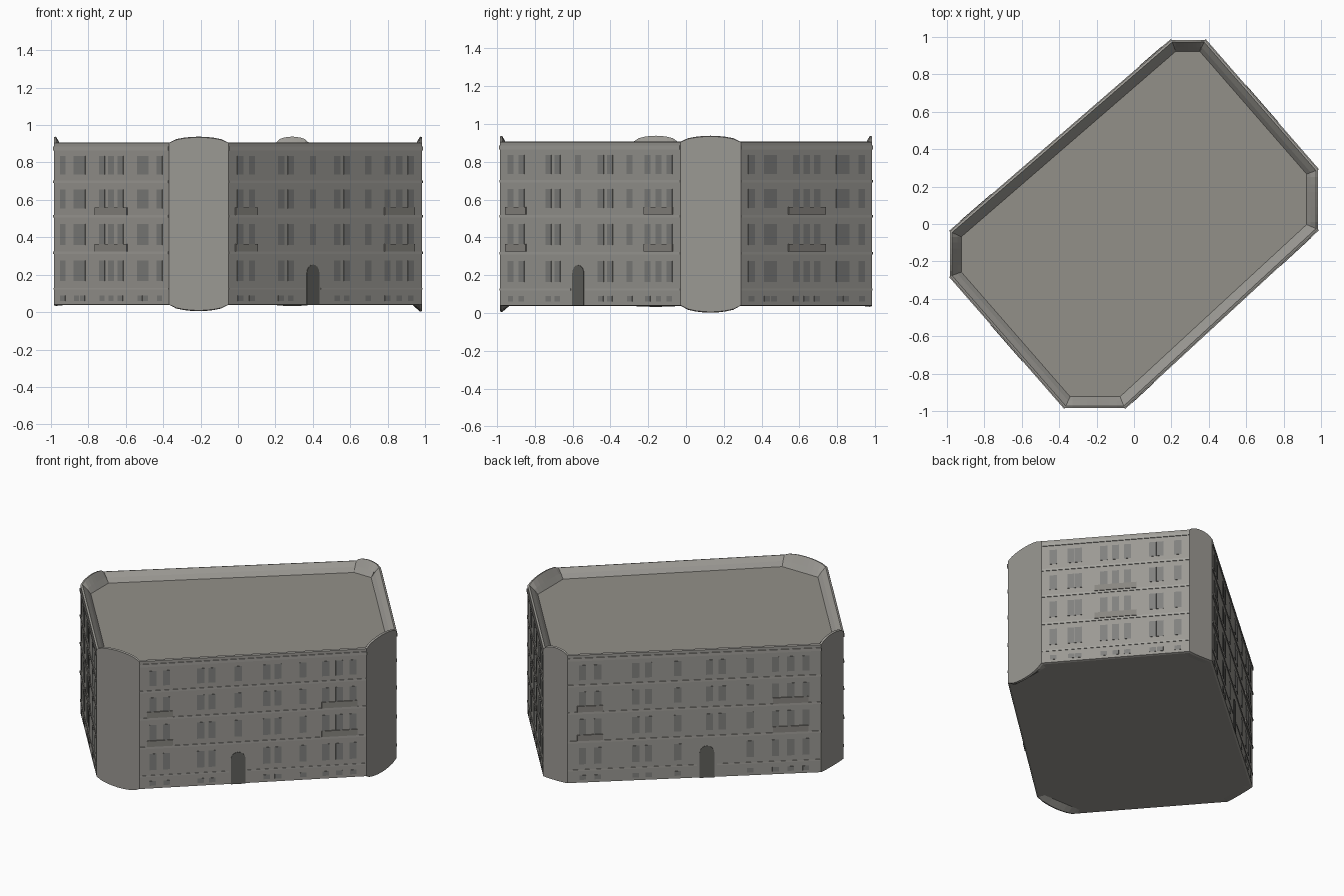
import bpy, bmesh, math
from mathutils import Vector

if "Cube" in bpy.data.objects:
    bpy.data.objects.remove(bpy.data.objects["Cube"])

# Chamfered corners in counter-clockwise order: start, end, dip at the base
CORNERS = [((-0.37, -0.985), (-0.05, -0.985), 0.032),
           ((0.985, -0.03), (0.985, 0.29), 0.035),
           ((0.38, 0.985), (0.20, 0.985), 0.004),
           ((-0.985, -0.04), (-0.985, -0.28), 0.004)]
BASE, TOP, ROOF = 0.037, 0.908, 0.852


def material(name, c):
    m = bpy.data.materials.new(name)
    m.diffuse_color = (*c, 1)
    m.use_nodes = True
    m.node_tree.nodes["Principled BSDF"].inputs["Base Color"].default_value = m.diffuse_color
    return m


STONE = material("stone", (0.33, 0.32, 0.295))
LIGHT = material("light_stone", (0.37, 0.36, 0.335))
ROOFING = material("roofing", (0.29, 0.28, 0.25))
GLASS = material("window_grey", (0.22, 0.22, 0.21))
DARK = material("door_dark", (0.12, 0.12, 0.11))
IRON = material("balcony_grey", (0.25, 0.24, 0.22))


def finish(bm, name, mats):
    bmesh.ops.recalc_face_normals(bm, faces=bm.faces)
    me = bpy.data.meshes.new(name)
    bm.to_mesh(me)
    bm.free()
    ob = bpy.data.objects.new(name, me)
    bpy.context.collection.objects.link(ob)
    for m in mats:
        me.materials.append(m)
    return ob


# Footprint with rounded crests on the corner panels
N = 8
plan, crest, dip = [], [], []
for a, b, d in CORNERS:
    a, b = Vector(a), Vector(b)
    for i in range(N + 1):
        s = math.sin(math.pi * i / N) ** 0.6 if 0 < i < N else 0
        plan.append(a.lerp(b, i / N))
        crest.append(0.03 * s)
        dip.append(d * s)


def inset(d):
    out = []
    for i, p in enumerate(plan):
        e1 = (p - plan[i - 1]).normalized()
        e2 = (plan[(i + 1) % len(plan)] - p).normalized()
        n1, n2 = Vector((-e1.y, e1.x)), Vector((-e2.y, e2.x))
        out.append(p + (n1 + n2) * d / (1 + n1.dot(n2)))
    return out


# Main block: underside, walls, parapet and sunken roof
bm = bmesh.new()
profile = [(0.05, BASE, 0, 0), (0.012, BASE, 0, 1), (0.0, BASE + 0.004, 0, 1),
           (0.0, TOP - 0.004, 1, 0), (0.012, TOP, 1, 0),
           (0.04, 0.88, 0.3, 0), (0.062, ROOF, 0, 0)]
rings = []
for d, z, kc, kd in profile:
    rings.append([bm.verts.new((p.x, p.y, z + kc * c - kd * q))
                  for p, c, q in zip(inset(d), crest, dip)])
for lo, hi in zip(rings, rings[1:]):
    for i in range(len(plan)):
        j = (i + 1) % len(plan)
        bm.faces.new((lo[i], lo[j], hi[j], hi[i]))
bm.faces.new(rings[0][::-1])
roof = bm.faces.new(rings[-1])
roof.material_index = 1
finish(bm, "building_block", [STONE, ROOFING])

# The four long facades between the corners
WALLS = [(Vector(CORNERS[i][1]), Vector(CORNERS[(i + 1) % 4][0])) for i in range(4)]


def panel(bm, wall, f, z, w, h, depth, arch=False):
    """Thin panel on a facade, centred at fraction f, base height z."""
    a, b = wall
    u = (b - a).normalized()
    n = Vector((u.y, -u.x))
    c = a.lerp(b, f)
    shape = [(-w / 2, 0), (w / 2, 0)]
    if arch:
        r = w / 2
        shape += [(r * math.cos(t * math.pi / 8), h - r + r * math.sin(t * math.pi / 8))
                  for t in range(9)]
    else:
        shape += [(w / 2, h), (-w / 2, h)]
    back, front = [], []
    for x, y in shape:
        p = c + u * x
        for ring, off in ((back, -0.004), (front, depth)):
            q = p + n * off
            ring.append(bm.verts.new((q.x, q.y, z + y)))
    bm.faces.new(front)
    bm.faces.new(back[::-1])
    for i in range(len(shape)):
        j = (i + 1) % len(shape)
        bm.faces.new((back[i], back[j], front[j], front[i]))


LONG = [0.06, 0.12, 0.27, 0.32, 0.435, 0.56, 0.61, 0.72, 0.82, 0.88, 0.94]
SHORT = [0.08, 0.20, 0.25, 0.42, 0.50, 0.58, 0.75, 0.80, 0.92]
FLOORS = [(0.165, 0.11), (0.36, 0.11), (0.555, 0.10), (0.735, 0.10)]

windows, ledges, balconies, doors = (bmesh.new() for _ in range(4))
for k, wall in enumerate(WALLS):
    is_long = k % 2 == 0
    cols = LONG if is_long else SHORT
    length = (wall[1] - wall[0]).length
    door = {0: 0.435, 2: 0.55}.get(k)
    for f in cols:
        for z, h in FLOORS:
            if door and z < 0.2 and abs(f - door) < 0.06:
                continue
            panel(windows, wall, f, z, 0.045, h, 0.002)
        # basement openings
        if not door or abs(f - door) > 0.06:
            panel(windows, wall, f, 0.06, 0.04, 0.03, 0.002)
    # floor ledges and cornice
    for z, h, d in ((0.12, 0.01, 0.003), (0.31, 0.014, 0.004), (0.505, 0.014, 0.004),
                    (0.69, 0.014, 0.004), (0.865, 0.02, 0.005)):
        if door and z < 0.2:
            for f0, f1 in ((0, door - 0.04), (door + 0.04, 1)):
                panel(ledges, wall, (f0 + f1) / 2, z, length * (f1 - f0), h, d)
        else:
            panel(ledges, wall, 0.5, z, length, h, d)
    # shallow balconies
    for f, w in ((0.09, 0.16), (0.88, 0.22)) if is_long else ((0.5, 0.26),):
        for z in (0.325, 0.52):
            panel(balconies, wall, f, z, w, 0.04, 0.007)
    if door:
        panel(doors, wall, door, BASE + 0.002, 0.09, 0.215, 0.003, True)

finish(windows, "windows", [GLASS])
finish(ledges, "floor_ledges", [LIGHT])
finish(balconies, "balconies", [IRON])
finish(doors, "arched_doors", [DARK])
